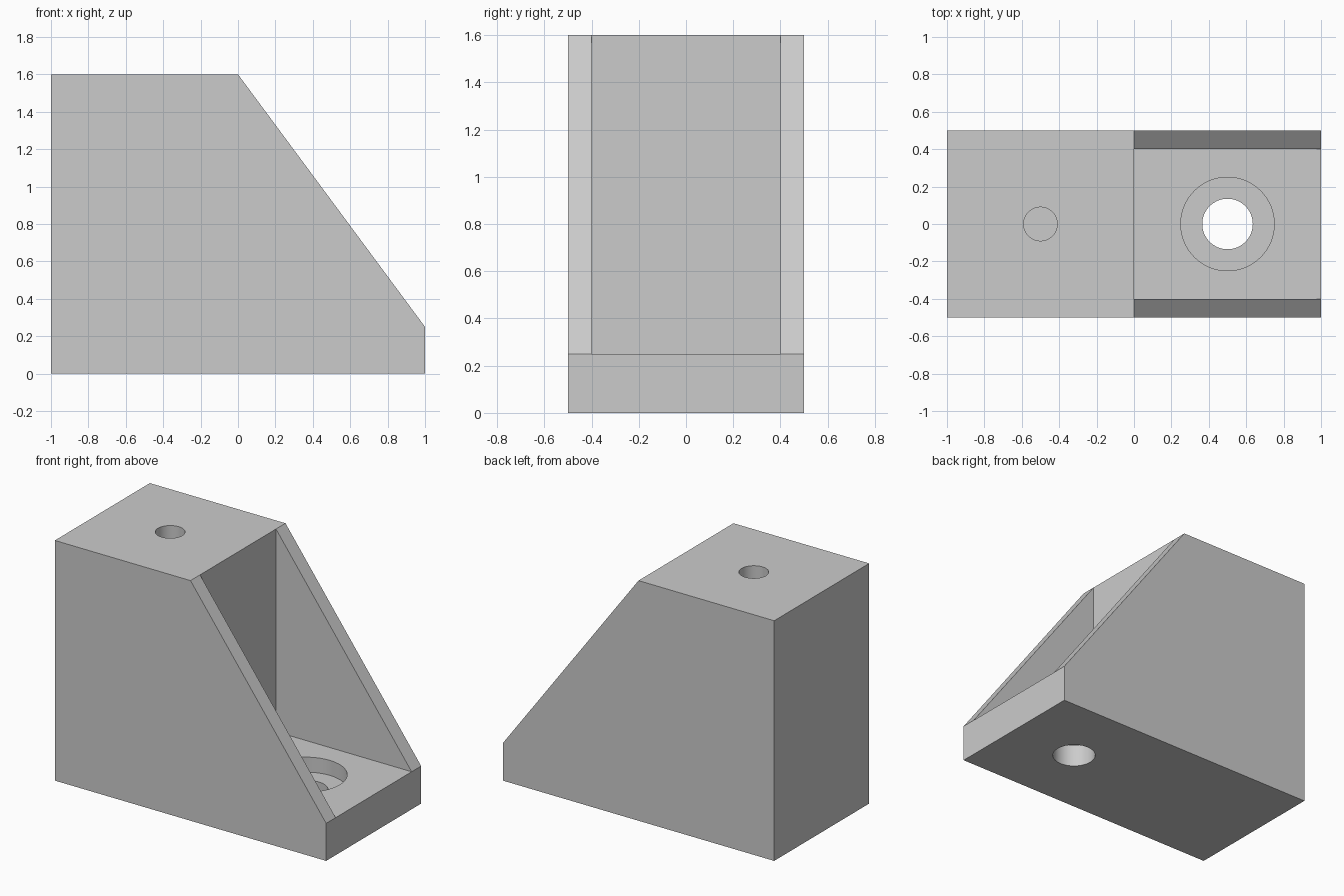
import bpy
import bmesh
import math

cube = bpy.data.objects.get("Cube")
if cube:
    bpy.data.objects.remove(cube, do_unlink=True)

grey = bpy.data.materials.new("plain grey")
grey.use_nodes = True
grey.diffuse_color = (0.6, 0.6, 0.6, 1)
grey.node_tree.nodes["Principled BSDF"].inputs["Base Color"].default_value = (0.6, 0.6, 0.6, 1)


def extrude_profile(name, points, half_width):
    """Closed x-z profile extruded symmetrically along y."""
    bm = bmesh.new()
    face = bm.faces.new([bm.verts.new((x, -half_width, z)) for x, z in points])
    side = bmesh.ops.extrude_face_region(bm, geom=[face])
    verts = [v for v in side["geom"] if isinstance(v, bmesh.types.BMVert)]
    bmesh.ops.translate(bm, vec=(0, 2 * half_width, 0), verts=verts)
    bmesh.ops.recalc_face_normals(bm, faces=bm.faces)
    mesh = bpy.data.meshes.new(name)
    bm.to_mesh(mesh)
    bm.free()
    mesh.materials.append(grey)
    obj = bpy.data.objects.new(name, mesh)
    bpy.context.collection.objects.link(obj)
    return obj


def round_cutter(name, x, radius, bottom, top):
    bpy.ops.mesh.primitive_cylinder_add(vertices=64, radius=radius, depth=top - bottom,
                                        location=(x, 0, (bottom + top) / 2))
    obj = bpy.context.object
    obj.name = name
    obj.data.materials.append(grey)
    return obj


# Solid body with the sloping end
bracket = extrude_profile("bracket_body", [(-1, 0), (1, 0), (1, 0.25), (0, 1.6), (-1, 1.6)], 0.5)

# Pocket between the side walls, then the holes
cutters = [
    extrude_profile("pocket_cutter", [(0, 0.25), (1.2, 0.25), (1.2, 1.8), (0, 1.8)], 0.4),
    round_cutter("counterbore_cutter", 0.5, 0.25, 0.15, 0.4),
    round_cutter("bolt_hole_cutter", 0.5, 0.135, -0.2, 0.4),
    round_cutter("top_hole_cutter", -0.5, 0.09, 1.2, 1.8),
]

bpy.ops.object.select_all(action="DESELECT")
bpy.context.view_layer.objects.active = bracket
bracket.select_set(True)
for cutter in cutters:
    cutter.hide_render = True
    mod = bracket.modifiers.new(cutter.name, "BOOLEAN")
    mod.operation = "DIFFERENCE"
    mod.solver = "EXACT"
    mod.object = cutter
    bpy.ops.object.modifier_apply(modifier=mod.name)
    bpy.data.objects.remove(cutter, do_unlink=True)

# Smooth hole walls, sharp edges elsewhere
bpy.ops.object.shade_smooth_by_angle(angle=math.radians(30))
